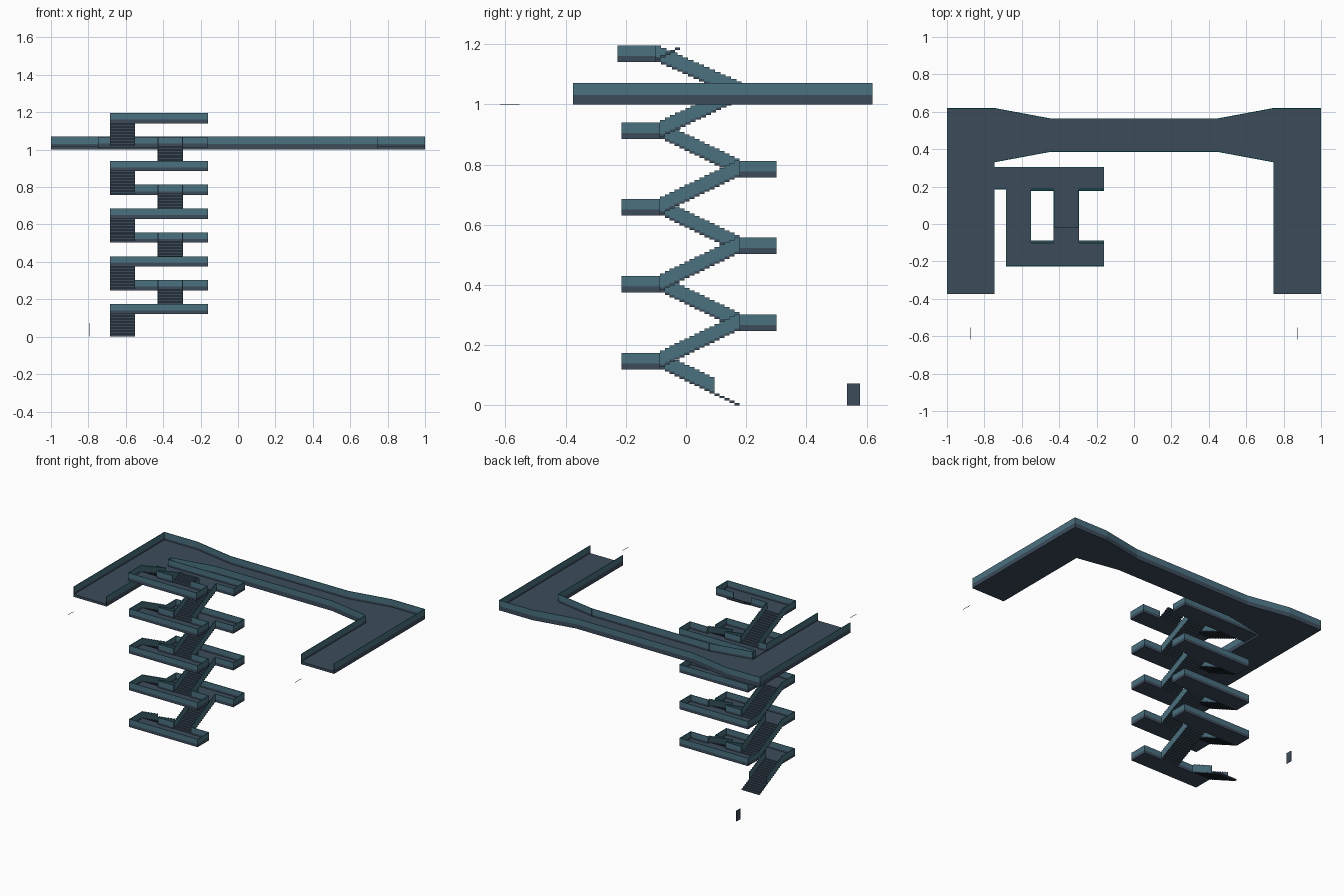
import bpy, bmesh
from mathutils import Vector

if "Cube" in bpy.data.objects:
    bpy.data.objects.remove(bpy.data.objects["Cube"])


def mat(name, c):
    m = bpy.data.materials.new(name)
    m.diffuse_color = (*c, 1)
    m.use_nodes = True
    m.node_tree.nodes["Principled BSDF"].inputs["Base Color"].default_value = m.diffuse_color
    return m


DARK = mat("slate floor", (0.045, 0.072, 0.105))
WALL = mat("blue grey wall", (0.068, 0.165, 0.215))
TRIM = mat("teal trim", (0.01, 0.32, 0.32))
MATS = [DARK, WALL, TRIM]
T = 0.004  # wall thickness


def prism(bm, pts, z0, z1, side=0, top=0):
    """Extrude a counter-clockwise outline from z0 to z1."""
    lo = [bm.verts.new((x, y, z0)) for x, y in pts]
    hi = [bm.verts.new((x, y, z1)) for x, y in pts]
    bm.faces.new(lo[::-1]).material_index = 0
    bm.faces.new(hi).material_index = top
    n = len(pts)
    for i in range(n):
        j = (i + 1) % n
        bm.faces.new((lo[i], lo[j], hi[j], hi[i])).material_index = side


def rect(x0, x1, y0, y1):
    return [(x0, y0), (x1, y0), (x1, y1), (x0, y1)]


def wall(bm, a, b, z0, zs, z1):
    """Thin wall just inside edge a-b: dark skirt, lighter panel, teal cap."""
    a, b = Vector(a), Vector(b)
    d = (b - a).normalized()
    n = Vector((-d.y, d.x)) * T
    q = [a, b, b + n, a + n]
    prism(bm, q, z0, zs, 0, 0)
    prism(bm, q, zs, z1, 1, 2)


def finish(bm, name):
    me = bpy.data.meshes.new(name)
    bm.to_mesh(me)
    bm.free()
    for m in MATS:
        me.materials.append(m)
    ob = bpy.data.objects.new(name, me)
    bpy.context.collection.objects.link(ob)
    return ob


# U-shaped elevated walkway
half = [(0.45, 0.385), (0.745, 0.33), (0.745, -0.375), (1, -0.375),
        (1, 0.62), (0.745, 0.62), (0.45, 0.565)]
outline = half + [(-x, y) for x, y in half[::-1]]
bm = bmesh.new()
prism(bm, outline, 1.0, 1.017)
for i, a in enumerate(outline):
    b = outline[(i + 1) % len(outline)]
    if a[1] == b[1] == -0.375:          # open ends of both arms
        continue
    if a[0] == b[0] == -0.745:          # doorway to the stair landing
        wall(bm, a, (-0.745, 0.185), 1.0, 1.03, 1.07)
        wall(bm, (-0.745, 0.305), b, 1.0, 1.03, 1.07)
        continue
    wall(bm, a, b, 1.0, 1.03, 1.07)
finish(bm, "walkway")

# Stair tower dimensions
LX0, LX1 = -0.685, -0.55     # left flights
RX0, RX1 = -0.43, -0.295     # right flights
XE = -0.16
FL = 0.008                   # landing floor thickness
LEVEL = 0.255


def landing(name, y0, y1, z, back, x0=LX0, left_wall=True):
    """Walled platform with gaps where the flights arrive."""
    bm = bmesh.new()
    prism(bm, rect(x0, XE, y0, y1), z, z + FL)
    zs, zt = z + 0.02, z + 0.055
    near = y0 if back else y1 - T
    gaps = [(LX1, RX0), (RX1, XE)] + ([(x0, LX0)] if x0 < LX0 else [])
    for a, b in gaps:
        wall(bm, (a, near), (b, near), z, zs, zt)
    if back:
        wall(bm, (XE, y1), (x0, y1), z, zs, zt)
    else:
        wall(bm, (x0, y0), (XE, y0), z, zs, zt)
    wall(bm, (XE, y0), (XE, y1), z, zs, zt)
    if left_wall:
        wall(bm, (x0, y1), (x0, y0), z, zs, zt)
    finish(bm, name)


def flight(name, x0, x1, ya, yb, za, zb, n=16, bare=0):
    """Stepped ribbon from (ya, za) up to (yb, zb) with stepped side walls."""
    bm = bmesh.new()
    dy, dz = (yb - ya) / n, (zb - za) / n
    for i in range(n):
        p, q = sorted((ya + i * dy, ya + (i + 1) * dy))
        z = za + i * dz
        prism(bm, rect(x0, x1, p, q), z, z + dz)
        if i >= bare:
            for s in (x0, x1 - T):
                prism(bm, rect(s, s + T, p, q), z, z + 0.055, 1, 2)
    finish(bm, name)


FY, BY = -0.087, 0.177       # stair ends at the front and back landings
for k in range(5):
    zf = 0.12 + LEVEL * k
    zb = zf + LEVEL / 2
    top = k == 4
    fy = FY - 0.013 if top else FY
    start = 0 if k == 0 else zf - LEVEL / 2 + FL
    by = 0.185 if top else BY
    flight(f"left_flight_{k}", LX0, LX1, by, fy, start, zf + FL,
           bare=5 if k == 0 else 0)
    landing(f"front_landing_{k}", fy - 0.127, fy, zf, False)
    if top:      # unfinished steps above the last landing
        flight("upper_steps", RX0, RX1, fy, fy + 0.08, zf + FL, zf + FL + 0.04,
               n=5, bare=5)
        continue
    by = 0.185 if k == 3 else BY
    flight(f"right_flight_{k}", RX0, RX1, FY, by, zf + FL, zb + FL)
    if k == 3:   # top back landing joins the walkway
        landing("walkway_landing", 0.185, 0.305, zb, True, -0.745, False)
    else:
        landing(f"back_landing_{k}", BY, BY + 0.123, zb, True)

# Small loose plates: two slivers ahead of the arms, one upright on the ground
for name, r, z0, z1 in (
        ("left_sliver", rect(-0.874, -0.871, -0.618, -0.553), 1.0, 1.001),
        ("right_sliver", rect(0.871, 0.874, -0.618, -0.553), 1.0, 1.001),
        ("ground_plate", rect(-0.794, -0.79, 0.535, 0.578), 0.0, 0.073)):
    bm = bmesh.new()
    prism(bm, r, z0, z1)
    finish(bm, name)
